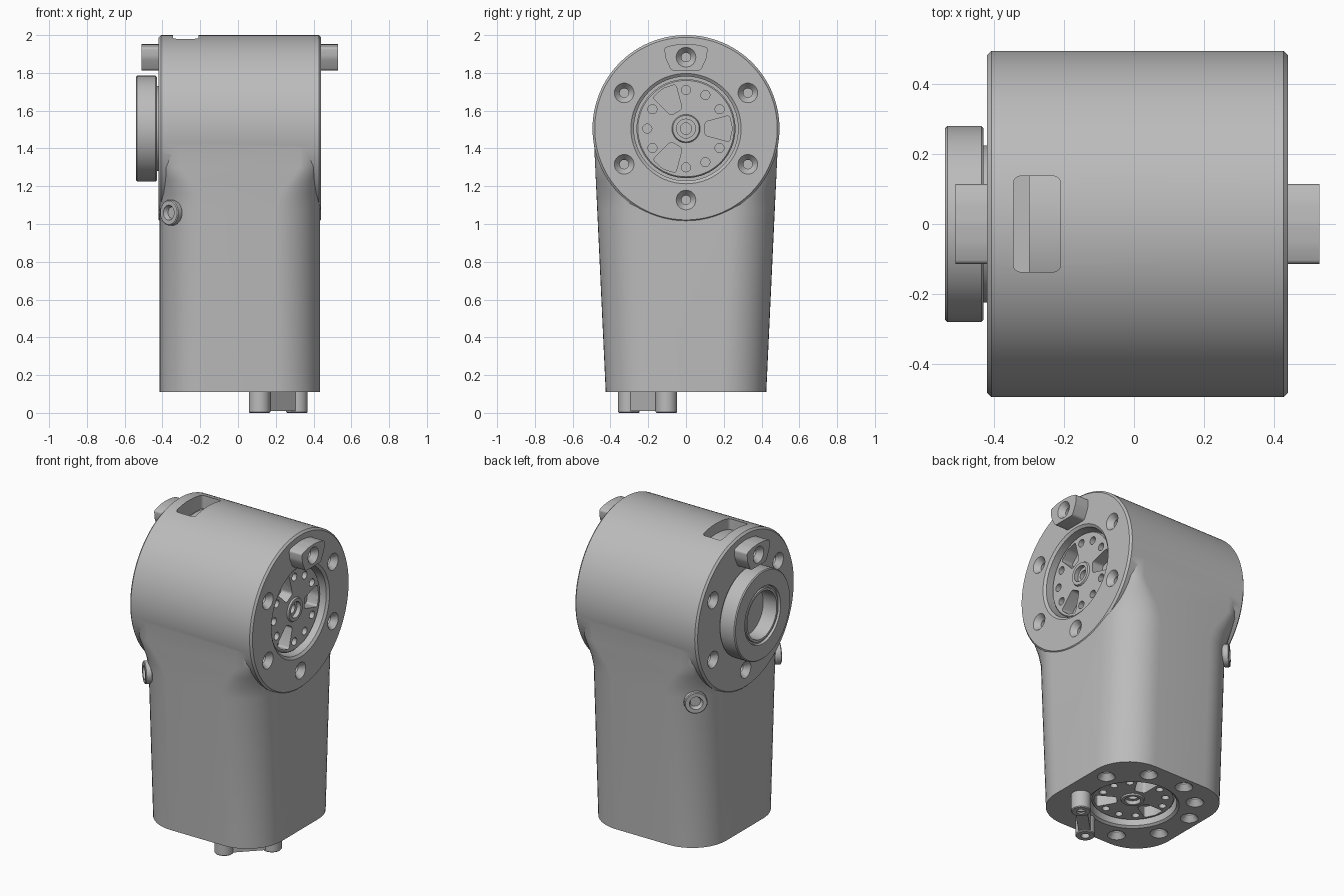
import bpy, bmesh
from math import pi, sin, cos, radians
from mathutils import Matrix, Vector

cube = bpy.data.objects.get("Cube")
if cube:
    bpy.data.objects.remove(cube, do_unlink=True)

grey = bpy.data.materials.new("plain grey")
grey.use_nodes = True
COLOUR = (0.5, 0.5, 0.5, 1)
grey.diffuse_color = COLOUR
grey.node_tree.nodes["Principled BSDF"].inputs["Base Color"].default_value = COLOUR


def frame(origin, x, z):
    """Matrix whose local z points out of a face."""
    x, z = Vector(x).normalized(), Vector(z).normalized()
    return Matrix.Translation(origin) @ Matrix((x, z.cross(x), z)).transposed().to_4x4()


def turn(angle):
    return Matrix.Rotation(radians(angle), 4, 'Z')


def shift(x, y, z=0):
    return Matrix.Translation((x, y, z))


def merge(bm, part, matrix):
    bmesh.ops.recalc_face_normals(part, faces=part.faces[:])
    part.transform(matrix)
    mesh = bpy.data.meshes.new("part")
    part.to_mesh(mesh)
    part.free()
    bm.from_mesh(mesh)
    bpy.data.meshes.remove(mesh)


def lathe(bm, matrix, profile, steps=32):
    """Revolve (radius, height) points about local z."""
    part = bmesh.new()
    verts = [part.verts.new((r, 0, h)) for r, h in profile]
    edges = [part.edges.new(pair) for pair in zip(verts, verts[1:])]
    bmesh.ops.spin(part, geom=verts + edges, cent=(0, 0, 0), axis=(0, 0, 1),
                   angle=2 * pi, steps=steps, use_merge=True)
    bmesh.ops.remove_doubles(part, verts=part.verts[:], dist=1e-5)
    merge(bm, part, matrix)


def prism(bm, matrix, outline, low, high, rounding=0):
    """Extrude a 2D outline along local z, with rounded corners."""
    part = bmesh.new()
    part.faces.new([part.verts.new((x, y, low)) for x, y in outline])
    if rounding:
        bmesh.ops.bevel(part, geom=part.verts[:], offset=rounding, segments=4,
                        profile=0.5, affect='VERTICES')
    grown = bmesh.ops.extrude_face_region(part, geom=part.faces[:])["geom"]
    bmesh.ops.translate(part, vec=(0, 0, high - low),
                        verts=[v for v in grown if isinstance(v, bmesh.types.BMVert)])
    merge(bm, part, matrix)


def build(name, bm):
    mesh = bpy.data.meshes.new(name)
    bm.to_mesh(mesh)
    bm.free()
    obj = bpy.data.objects.new(name, mesh)
    bpy.context.scene.collection.objects.link(obj)
    mesh.materials.append(grey)
    return obj


def boolean(obj, bm, operation='DIFFERENCE'):
    tool = build("cutter", bm)
    tool.hide_render = True
    mod = obj.modifiers.new("boolean", 'BOOLEAN')
    mod.operation, mod.object, mod.solver = operation, tool, 'EXACT'
    bpy.context.view_layer.objects.active = obj
    bpy.ops.object.modifier_apply(modifier=mod.name)
    bpy.data.objects.remove(tool, do_unlink=True)


def smooth(obj):
    bpy.ops.object.select_all(action='DESELECT')
    obj.select_set(True)
    bpy.context.view_layer.objects.active = obj
    bpy.ops.object.shade_smooth_by_angle(angle=radians(28))


AXIS_Z = 1.505
LEFT = frame((0.44, 0, AXIS_Z), (0, 1, 0), (1, 0, 0))
RIGHT = frame((-0.42, 0, AXIS_Z), (0, -1, 0), (-1, 0, 0))
BOTTOM = frame((0.01, 0, 0.11), (1, -1, 0), (0, 0, -1))
SCREW = [(0, 0.02), (0.052, 0.02), (0.052, 0), (0.024, -0.035), (0.024, -0.07), (0, -0.07)]

# Tapered shaft with rounded corners that flare into the head
shaft = bmesh.new()
rings = []
for z, radius in ((0.11, 0.24), (1.08, 0.24), (1.16, 0.21), (1.23, 0.16), (1.3, 0.11), (1.5, 0.1)):
    half_y = 0.425 + 0.065 * (z - 0.11) / 1.39
    ring = []
    for corner, (sx, sy) in enumerate(((1, 1), (-1, 1), (-1, -1), (1, -1))):
        for i in range(13):
            a = (corner + i / 12) * pi / 2
            ring.append(shaft.verts.new((0.01 + sx * (0.425 - radius) + radius * cos(a),
                                         sy * (half_y - radius) + radius * sin(a), z)))
    rings.append(ring)
for low, high in zip(rings, rings[1:]):
    for i in range(len(low)):
        j = (i + 1) % len(low)
        shaft.faces.new((low[i], low[j], high[j], high[i]))
shaft.faces.new(rings[0][::-1])
shaft.faces.new(rings[-1])
body = build("body", shaft)

# Round head lying across the top
head = bmesh.new()
lathe(head, LEFT, [(0, -0.86), (0.483, -0.86), (0.495, -0.848), (0.495, -0.012),
                   (0.483, 0), (0, 0)], 128)
boolean(body, head, 'UNION')

# Screw holes, rotor recesses and the pocket on top
holes = bmesh.new()
for face in (LEFT, RIGHT):
    for angle in (30, 150, 210, 270, 330):
        lathe(holes, face @ turn(angle) @ shift(0.378, 0), SCREW)
for angle in (30, 70, 110, 180, 250, 290, 330):
    lathe(holes, BOTTOM @ turn(angle + 180) @ shift(-0.36 if angle == 180 else 0.36, 0)
          if angle == 180 else BOTTOM @ turn(180 - angle) @ shift(0.36, 0), SCREW)
for face, size in ((LEFT, 1), (BOTTOM, 0.92)):
    lathe(holes, face @ Matrix.Scale(size, 4),
          [(0, 0.02), (0.292, 0.02), (0.292, 0), (0.276, -0.012), (0.276, -0.15), (0, -0.15)], 64)
prism(holes, Matrix(), [(-0.345, -0.137), (-0.21, -0.137), (-0.21, 0.137), (-0.345, 0.137)],
      1.9, 2.1, 0.02)
boolean(body, holes)
smooth(body)

# Curved drum showing in the pocket
drum = bmesh.new()
lathe(drum, LEFT, [(0, -0.74), (0.43, -0.74), (0.43, -0.62), (0, -0.62)], 64)
smooth(build("pocket_drum", drum))

# Slotted rotors set into the recesses
for name, face, size in (("side_rotor", LEFT, 1), ("bottom_rotor", BOTTOM, 0.92)):
    place = face @ Matrix.Scale(size, 4)
    disc = bmesh.new()
    lathe(disc, place, [(0, -0.155), (0.262, -0.155), (0.262, -0.05), (0.255, -0.043),
                        (0.075, -0.043), (0.07, -0.033), (0, -0.033)], 64)
    rotor = build(name, disc)
    cuts = bmesh.new()
    lathe(cuts, place, [(0, 0), (0.05, 0), (0.05, -0.06), (0.03, -0.06), (0.03, -0.12), (0, -0.12)])
    for angle in range(0, 360, 30):
        if angle % 120:
            lathe(cuts, place @ turn(angle) @ shift(0.205, 0),
                  [(0, 0), (0.024, 0), (0.024, -0.09), (0, -0.09)], 20)
        else:
            prism(cuts, place @ turn(angle),
                  [(0.1, -0.035), (0.23, -0.07), (0.245, 0), (0.23, 0.07), (0.1, 0.035)],
                  -0.12, 0, 0.014)
    boolean(rotor, cuts)
    smooth(rotor)

# Bearing on the other side
bearing = bmesh.new()
lathe(bearing, RIGHT, [(0, -0.01), (0.225, -0.01), (0.225, 0.01), (0.274, 0.01), (0.28, 0.016),
                       (0.28, 0.114), (0.274, 0.12), (0.18, 0.12), (0.176, 0.105), (0.165, 0.105),
                       (0.163, 0.115), (0.148, 0.115), (0.148, 0.02), (0, 0.02)], 96)
smooth(build("bearing", bearing))

# Stop tabs above the rotor and the bearing
for name, face in (("left_tab", LEFT), ("right_tab", RIGHT)):
    block = bmesh.new()
    side = [(0.115, 0.43), (0.11, 0.375), (0.078, 0.308)]
    outline = [(x, y) for x, y in side] + [(-x, y) for x, y in reversed(side)] \
        + [(-0.06, 0.444), (0, 0.449), (0.06, 0.444)]
    prism(block, face, outline, -0.01, 0.09, 0.012)
    tab = build(name, block)
    hole = bmesh.new()
    lathe(hole, face @ shift(0, 0.378, 0.09), SCREW)
    boolean(tab, hole)
    smooth(tab)

# Screw bosses on the shaft corners
for name, side in (("front_boss", -1), ("back_boss", 1)):
    boss = bmesh.new()
    lathe(boss, frame((-0.367, side * 0.422, 1.06), (0, 0, 1), (-1, side, 0)),
          [(0, -0.1), (0.02, -0.1), (0.068, -0.03), (0.068, -0.005), (0.063, 0), (0.04, 0),
           (0.03, -0.025), (0, -0.025)], 24)
    smooth(build(name, boss))

# Two-post connector under the shaft
connector = bmesh.new()
prism(connector, BOTTOM @ shift(0.287, 0),
      [(-0.035, -0.13), (0.035, -0.13), (0.035, 0.13), (-0.035, 0.13)], -0.01, 0.1)
for side in (-1, 1):
    lathe(connector, BOTTOM @ shift(0.287, side * 0.14),
          [(0, -0.01), (0.057, -0.01), (0.057, 0.105), (0.052, 0.11), (0.025, 0.11),
           (0.025, 0.07), (0, 0.07)])
smooth(build("connector", connector))
